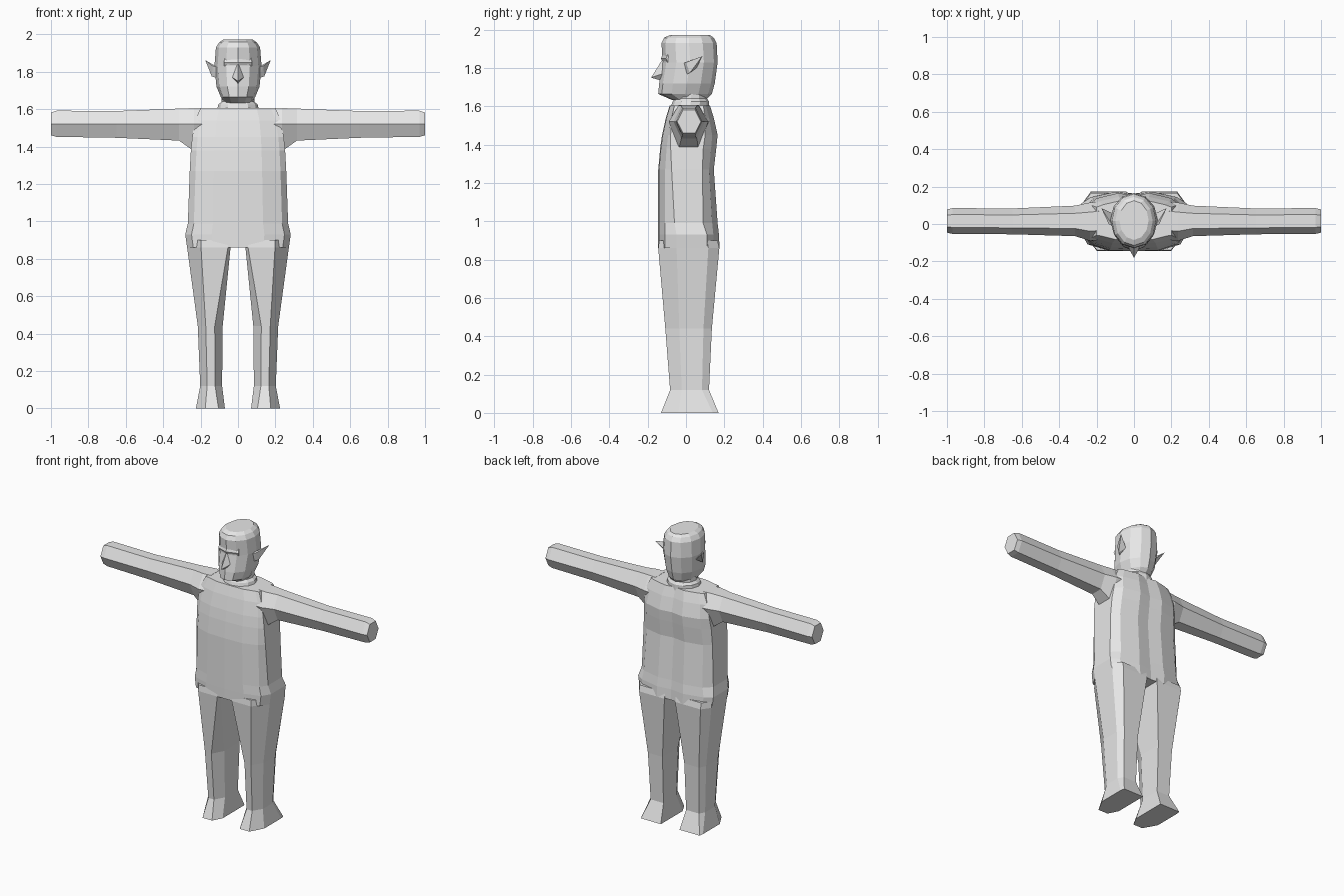
import bpy, bmesh, math

skin = bpy.data.materials.new("plain grey")
skin.diffuse_color = (0.8, 0.8, 0.8, 1)


def finish(name, bm):
    bmesh.ops.recalc_face_normals(bm, faces=bm.faces[:])
    mesh = bpy.data.meshes.new(name)
    bm.to_mesh(mesh)
    bm.free()
    mesh.materials.append(skin)
    ob = bpy.data.objects.new(name, mesh)
    bpy.context.collection.objects.link(ob)
    return ob


def loft(name, rings):
    """Skin a list of equal-length rings and cap both ends."""
    bm = bmesh.new()
    rows = [[bm.verts.new(p) for p in ring] for ring in rings]
    n = len(rows[0])
    for a, b in zip(rows, rows[1:]):
        for i in range(n):
            j = (i + 1) % n
            bm.faces.new((a[i], a[j], b[j], b[i]))
    bm.faces.new(rows[0])
    bm.faces.new(rows[-1])
    return finish(name, bm)


def hull(name, points):
    bm = bmesh.new()
    for p in points:
        bm.verts.new(p)
    bmesh.ops.convex_hull(bm, input=bm.verts[:])
    return finish(name, bm)


def torso_ring(z, w, front, back, side_front, side_back):
    half = [(0, front), (0.5 * w, front * 0.97), (0.88 * w, front * 0.75),
            (w, side_front), (w, side_back), (0.82 * w, back * 0.83),
            (0.35 * w, back), (0, back - 0.012)]
    pts = half + [(-x, y) for x, y in half[-2:0:-1]]
    return [(x, y, z) for x, y in pts]


def oval(z, w, front, back, n=12):
    """Oval ring with one point facing forward."""
    c, r = (front + back) / 2, (back - front) / 2
    return [(w * math.sin(math.tau * i / n), c - r * math.cos(math.tau * i / n), z)
            for i in range(n)]


# Torso from hips to shoulders: z, half width, front, back, side edges
loft("torso", [torso_ring(*r) for r in (
    (0.86, 0.272, -0.145, 0.175, -0.05, 0.11),
    (0.93, 0.282, -0.145, 0.172, -0.05, 0.11),
    (0.99, 0.268, -0.145, 0.165, -0.06, 0.09),
    (1.27, 0.258, -0.145, 0.145, -0.075, 0.085),
    (1.38, 0.252, -0.135, 0.158, -0.08, 0.09),
    (1.45, 0.245, -0.125, 0.165, -0.08, 0.10),
    (1.54, 0.23, -0.105, 0.145, -0.075, 0.10),
    (1.605, 0.20, -0.085, 0.125, -0.06, 0.09))])

# Neck
loft("neck", [oval(1.58, 0.115, -0.085, 0.12), oval(1.625, 0.105, -0.07, 0.12),
              oval(1.64, 0.088, -0.06, 0.11), oval(1.70, 0.085, -0.06, 0.11)])

# Head with a forward chin and a flat crown
loft("head", [oval(*r) for r in (
    (1.632, 0.07, -0.07, 0.10),
    (1.665, 0.092, -0.145, 0.135),
    (1.72, 0.115, -0.14, 0.15),
    (1.83, 0.126, -0.122, 0.165),
    (1.93, 0.118, -0.128, 0.16),
    (1.958, 0.10, -0.115, 0.145),
    (1.972, 0.078, -0.085, 0.125))])

# Nose
hull("nose", [(0, -0.12, 1.85), (0, -0.182, 1.75), (0, -0.13, 1.735),
              (0.03, -0.125, 1.77), (-0.03, -0.125, 1.77)])

# Brow ridge
hull("brow", [(s * x, y, z) for s in (-1, 1) for x, y, z in (
    (0.0, -0.13, 1.85), (0.075, -0.105, 1.85), (0.0, -0.12, 1.83),
    (0.075, -0.095, 1.83), (0.0, -0.12, 1.88), (0.07, -0.09, 1.88))])

for s, side in ((-1, "left"), (1, "right")):
    # Pointed ear
    hull(side + "_ear", [(s * x, y, z) for x, y, z in (
        (0.11, -0.015, 1.825), (0.11, 0.055, 1.80), (0.11, 0.0, 1.765),
        (0.14, 0.02, 1.775), (0.135, 0.0, 1.83), (0.175, 0.085, 1.862))])

    # Six-sided arm: x, bottom, top, front, back
    rings = []
    for x, lo, hi, f, b in ((0.18, 1.40, 1.606, -0.085, 0.12),
                            (0.235, 1.375, 1.606, -0.09, 0.115),
                            (0.315, 1.432, 1.603, -0.065, 0.098),
                            (0.65, 1.447, 1.59, -0.055, 0.083),
                            (0.97, 1.452, 1.592, -0.053, 0.085),
                            (1.0, 1.46, 1.582, -0.046, 0.078)):
        m, q = 1.52, (b - f) / 4
        rings.append([(s * x, f, m), (s * x, f + q, hi), (s * x, b - q, hi),
                      (s * x, b, m), (s * x, b - q, lo), (s * x, f + q, lo)])
    loft(side + "_arm", rings)

    # Leg and foot: z, inner x, outer x, front, back, inner bevel
    rings = []
    for z, xi, xo, f, b, c in ((0.90, 0.04, 0.272, -0.14, 0.165, 0.06),
                               (0.86, 0.04, 0.272, -0.145, 0.174, 0.06),
                               (0.44, 0.082, 0.215, -0.108, 0.135, 0.32),
                               (0.12, 0.085, 0.202, -0.083, 0.12, 0.32),
                               (0.0, 0.07, 0.225, -0.13, 0.17, 0.22)):
        outline = ((0, c), (c, 0), (0.68, 0), (1, 0.3), (1, 0.82), (0.82, 1), (0, 1))
        if z == 0:
            outline = outline[:4] + ((1, 0.9), (0.97, 1), (0, 1))
        rings.append([(s * (xi + u * (xo - xi)), f + v * (b - f), z) for u, v in outline])
    loft(side + "_leg", rings)
